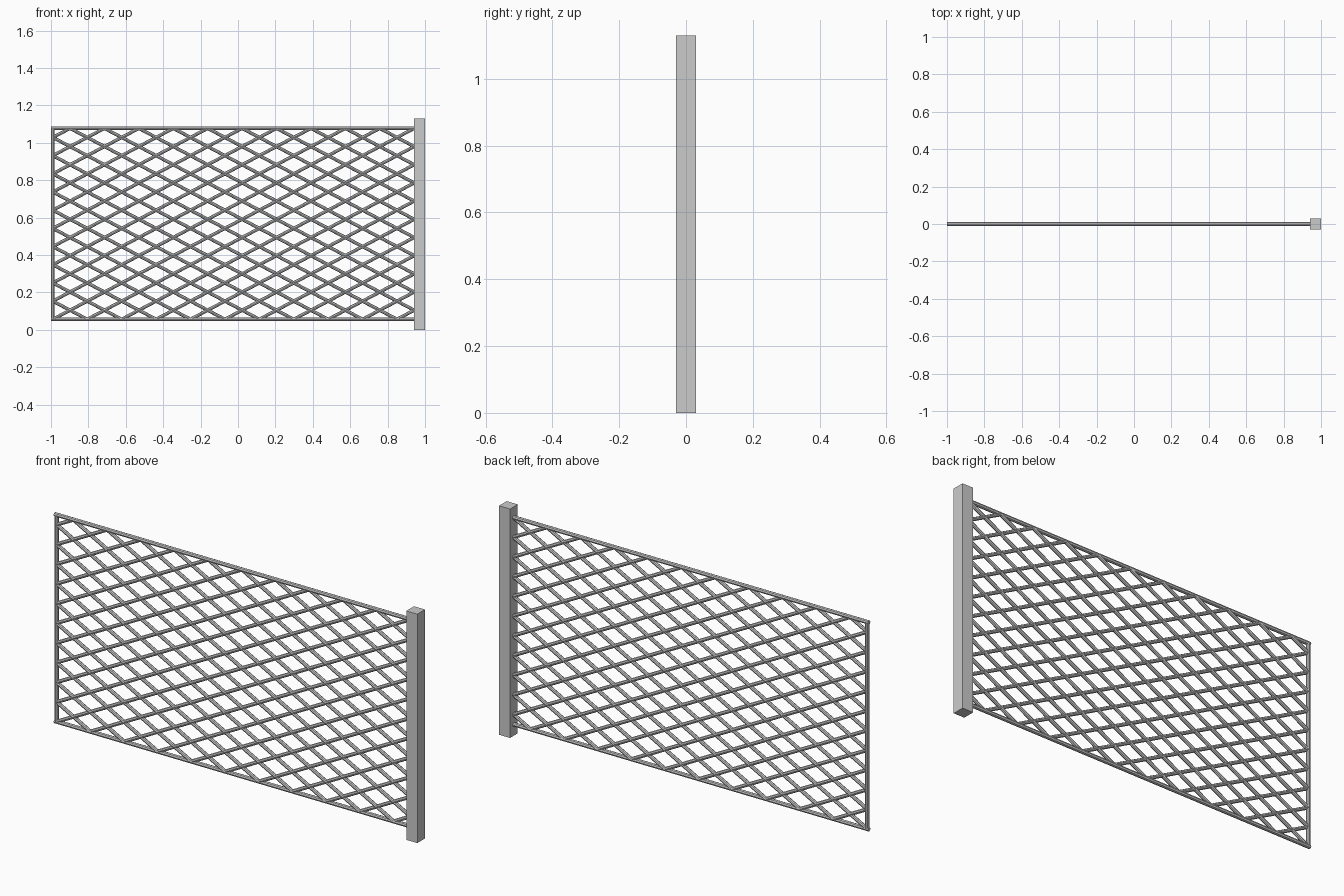
import bpy, bmesh
from mathutils import Vector, Matrix

if "Cube" in bpy.data.objects:
    bpy.data.objects.remove(bpy.data.objects["Cube"])

X0, X1 = -0.99, 0.95      # panel extent (right end sits inside the post)
Z0, Z1 = 0.056, 1.077     # rail centre heights
STEP = 0.184              # horizontal lattice spacing
SLOPE = (Z1 - Z0) / 10.5 / STEP
APEX = -0.898             # first crossing on the top rail


def add_rod(bm, a, b, r, sides=8):
    a, b = Vector(a), Vector(b)
    d = b - a
    # local x axis along world y keeps the profile square to the panel
    zax = d.normalized()
    xax = Vector((0, 1, 0))
    yax = zax.cross(xax)
    rot = Matrix((xax, yax, zax)).transposed().to_4x4()
    bmesh.ops.create_cone(bm, cap_ends=True, segments=sides, radius1=r, radius2=r,
                          depth=d.length, matrix=Matrix.Translation((a + b) / 2) @ rot)


def finish(name, bm):
    me = bpy.data.meshes.new(name)
    bm.to_mesh(me)
    bm.free()
    ob = bpy.data.objects.new(name, me)
    bpy.context.collection.objects.link(ob)
    return ob


# square post
bm = bmesh.new()
bmesh.ops.create_cube(bm, size=1, matrix=Matrix.Translation((0.97, 0, 0.565))
                      @ Matrix.Diagonal((0.06, 0.06, 1.13, 1)))
finish("post", bm)

# frame: top rail, bottom rail, left upright
for name, a, b in (
        ("top_rail", (X0 - 0.01, 0, Z1), (X1, 0, Z1)),
        ("bottom_rail", (X0 - 0.01, 0, Z0), (X1, 0, Z0)),
        ("left_upright", (X0, 0, Z0), (X0, 0, Z1))):
    bm = bmesh.new()
    add_rod(bm, a, b, 0.01)
    finish(name, bm)

# diagonal wires, clipped to the frame
for name, s in (("rising_wires", 1), ("falling_wires", -1)):
    bm = bmesh.new()
    for k in range(-14, 26):
        apex = APEX + k * STEP
        m = s * SLOPE
        ends = sorted((apex, apex + (Z0 - Z1) / m))
        xa, xb = max(ends[0], X0), min(ends[1], X1)
        if xb - xa > 0.02:
            add_rod(bm, (xa, 0, Z1 + m * (xa - apex)),
                    (xb, 0, Z1 + m * (xb - apex)), 0.009)
    finish(name, bm)
